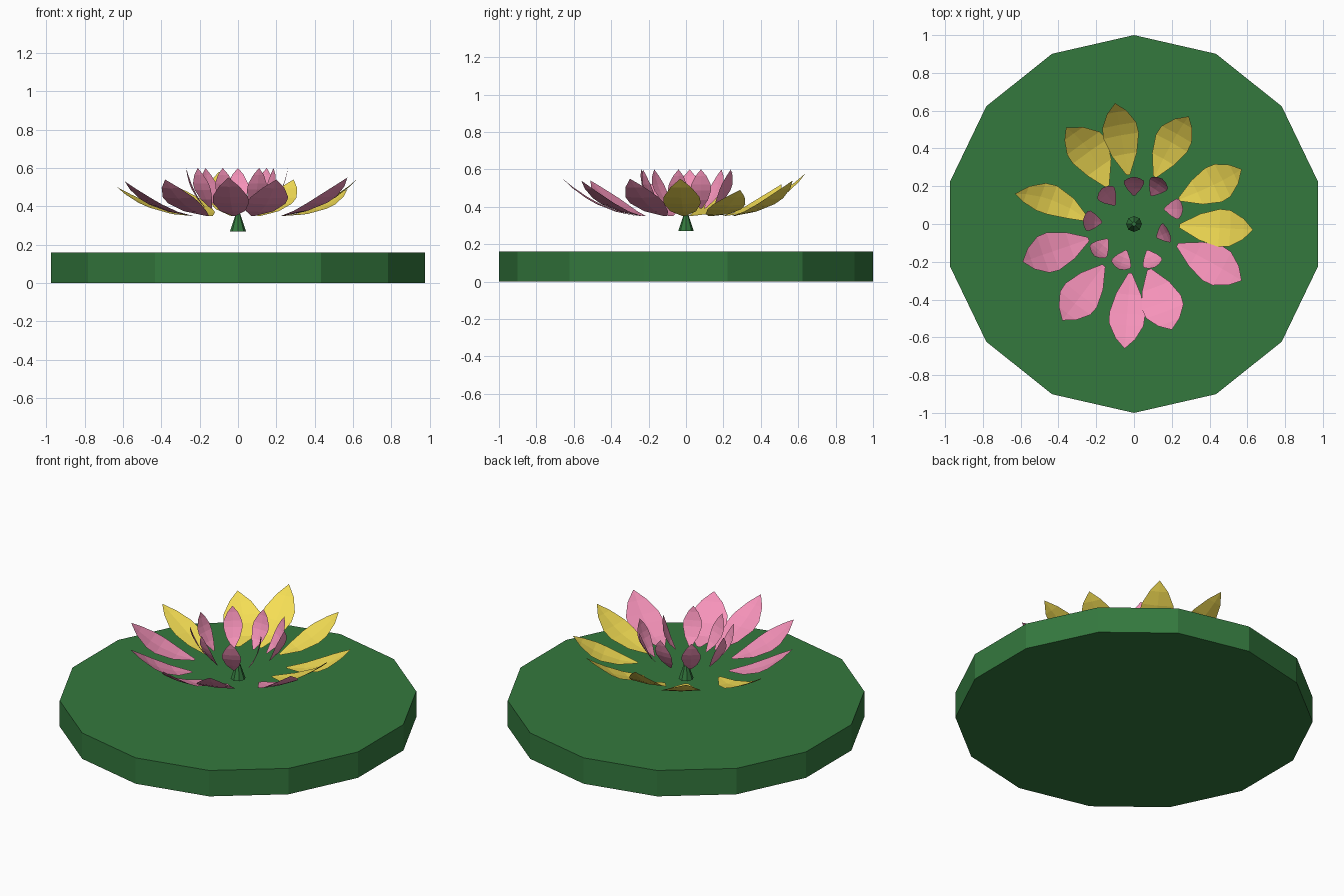
import bpy, math
from mathutils import Vector

if "Cube" in bpy.data.objects:
    bpy.data.objects.remove(bpy.data.objects["Cube"])


def material(name, rgb):
    m = bpy.data.materials.new(name)
    m.diffuse_color = (*rgb, 1)
    m.use_nodes = True
    m.node_tree.nodes["Principled BSDF"].inputs["Base Color"].default_value = m.diffuse_color
    return m


green = material("leaf_green", (0.034, 0.19, 0.048))
pink = material("petal_pink", (0.92, 0.29, 0.49))
yellow = material("petal_yellow", (0.91, 0.73, 0.09))


def cone(name, sides, r1, r2, z0, z1):
    bpy.ops.mesh.primitive_cone_add(vertices=sides, radius1=r1, radius2=r2,
                                    depth=z1 - z0, location=(0, 0, (z0 + z1) / 2))
    ob = bpy.context.object
    ob.name = name
    ob.data.materials.append(green)


# petal outline: (fraction along length, fraction of half width)
OUTLINE = [(0, 0.1), (0.25, 0.7), (0.5, 1.0), (0.65, 0.96), (0.85, 0.55)]


def petal(name, base, tip, half, mat, bend=0.0, sag=0.04, cup=0.006):
    base, tip = Vector(base), Vector(tip)
    axis = tip - base
    left = Vector((0, 0, 1)).cross(axis).normalized()
    up = axis.cross(left).normalized()
    verts, faces = [], []
    for t, w in OUTLINE:
        arch = 4 * t * (1 - t)
        mid = base + axis * t + left * bend * arch - up * sag * arch
        verts += [mid + left * half * w + up * cup * w, mid,
                  mid - left * half * w + up * cup * w]
    verts.append(tip)
    n = len(OUTLINE)
    for i in range(n - 1):
        a = 3 * i
        faces += [(a, a + 1, a + 4, a + 3), (a + 1, a + 2, a + 5, a + 4)]
    a = 3 * (n - 1)
    faces += [(a, a + 1, 3 * n), (a + 1, a + 2, 3 * n)]
    me = bpy.data.meshes.new(name)
    me.from_pydata(verts, [], faces)
    me.materials.append(mat)
    ob = bpy.data.objects.new(name, me)
    bpy.context.collection.objects.link(ob)


# floating leaf pad and flower centre
cone("lily_pad", 14, 1.0, 1.0, 0, 0.16)
cone("flower_centre", 8, 0.042, 0.012, 0.27, 0.36)

# outer ring: base x, y, tip x, y, z, half width, sideways bend
outer = [
    (0.24, -0.01, 0.63, -0.03, 0.55, 0.10, 0),
    (0.24, 0.13, 0.57, 0.29, 0.49, 0.10, -0.01),
    (0.11, 0.25, 0.29, 0.57, 0.54, 0.095, 0.01),
    (-0.03, 0.26, -0.10, 0.64, 0.58, 0.095, 0),
    (-0.14, 0.20, -0.36, 0.51, 0.52, 0.11, -0.03),
    (-0.24, 0.02, -0.63, 0.16, 0.50, 0.08, -0.035),
    (-0.24, -0.08, -0.59, -0.20, 0.53, 0.105, 0),
    (-0.16, -0.22, -0.38, -0.51, 0.54, 0.105, 0),
    (-0.02, -0.26, -0.05, -0.66, 0.55, 0.095, 0),
    (0.08, -0.24, 0.20, -0.56, 0.54, 0.11, 0),
    (0.23, -0.11, 0.57, -0.30, 0.55, 0.105, 0.005),
]
for i, (bx, by, tx, ty, tz, w, bend) in enumerate(outer):
    petal(f"outer_petal_{i + 1}", (bx, by, 0.35), (tx, ty, tz), w,
          yellow if i < 6 else pink, bend)

# inner ring: base x, y, tip x, y
inner = [
    (0, 0.15, 0, 0.25), (0.09, 0.15, 0.15, 0.24), (0.16, 0.08, 0.26, 0.08),
    (0.12, -0.07, 0.185, -0.04), (0.07, -0.14, 0.11, -0.23),
    (-0.04, -0.14, -0.08, -0.24), (-0.14, -0.08, -0.21, -0.17),
    (-0.17, 0.01, -0.27, 0.02), (-0.10, 0.10, -0.17, 0.19),
]
for i, (bx, by, tx, ty) in enumerate(inner):
    petal(f"inner_petal_{i + 1}", (bx, by, 0.39), (tx, ty, 0.60), 0.054,
          pink, sag=0.02, cup=0.003)
